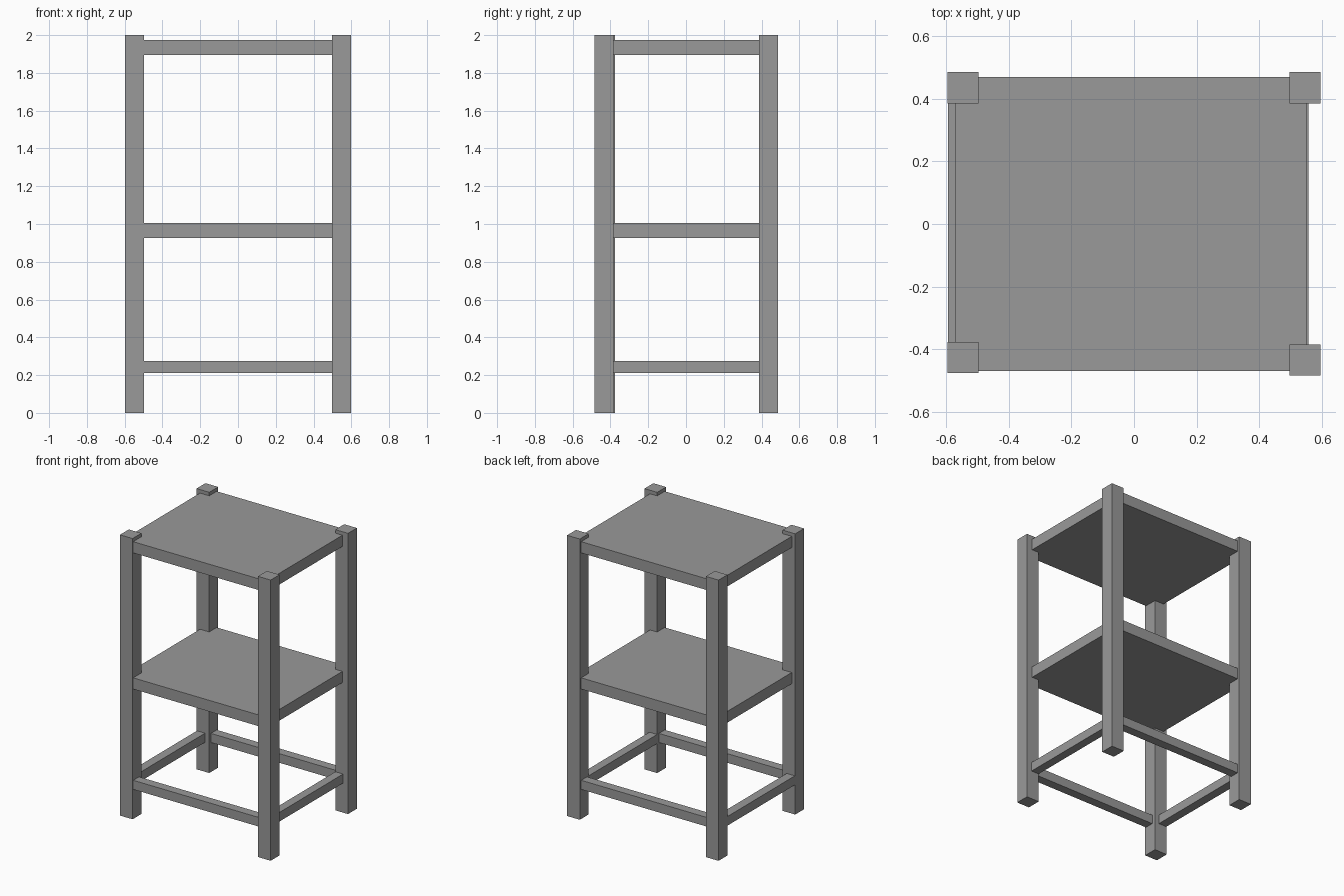
import bpy

default = bpy.data.objects.get("Cube")
if default:
    bpy.data.objects.remove(default, do_unlink=True)

grey = bpy.data.materials.new("plain grey")
grey.use_nodes = True
colour = (0.32, 0.32, 0.32, 1)
grey.diffuse_color = colour
grey.node_tree.nodes["Principled BSDF"].inputs["Base Color"].default_value = colour


def box(name, x, y, z):
    """Add a flat-faced box spanning the given (low, high) ranges."""
    spans = (x, y, z)
    bpy.ops.mesh.primitive_cube_add(size=1, location=[(a + b) / 2 for a, b in spans])
    obj = bpy.context.object
    obj.name = name
    obj.scale = [b - a for a, b in spans]
    bpy.ops.object.transform_apply(location=False, rotation=False, scale=True)
    obj.data.materials.append(grey)
    return obj


# Four square posts, the front pair set slightly unevenly
POST = 0.10
for name, x, y in (
    ("front_right_post", -0.597, -0.477),
    ("front_left_post", 0.497, -0.485),
    ("back_right_post", -0.597, 0.386),
    ("back_left_post", 0.497, 0.386),
):
    box(name, (x, x + POST), (y, y + POST), (0, 2))

# Two solid shelves running between the posts
for name, top in (("top_shelf", 1.975), ("middle_shelf", 1.005)):
    box(name, (-0.57, 0.553), (-0.47, 0.47), (top - 0.08, top))

# Low stretcher rails on all four sides
RAIL = (0.21, 0.275)
box("front_rail", (-0.52, 0.52), (-0.47, -0.405), RAIL)
box("back_rail", (-0.52, 0.52), (0.405, 0.47), RAIL)
box("right_rail", (-0.594, -0.53), (-0.40, 0.40), RAIL)
box("left_rail", (0.497, 0.558), (-0.40, 0.40), RAIL)
